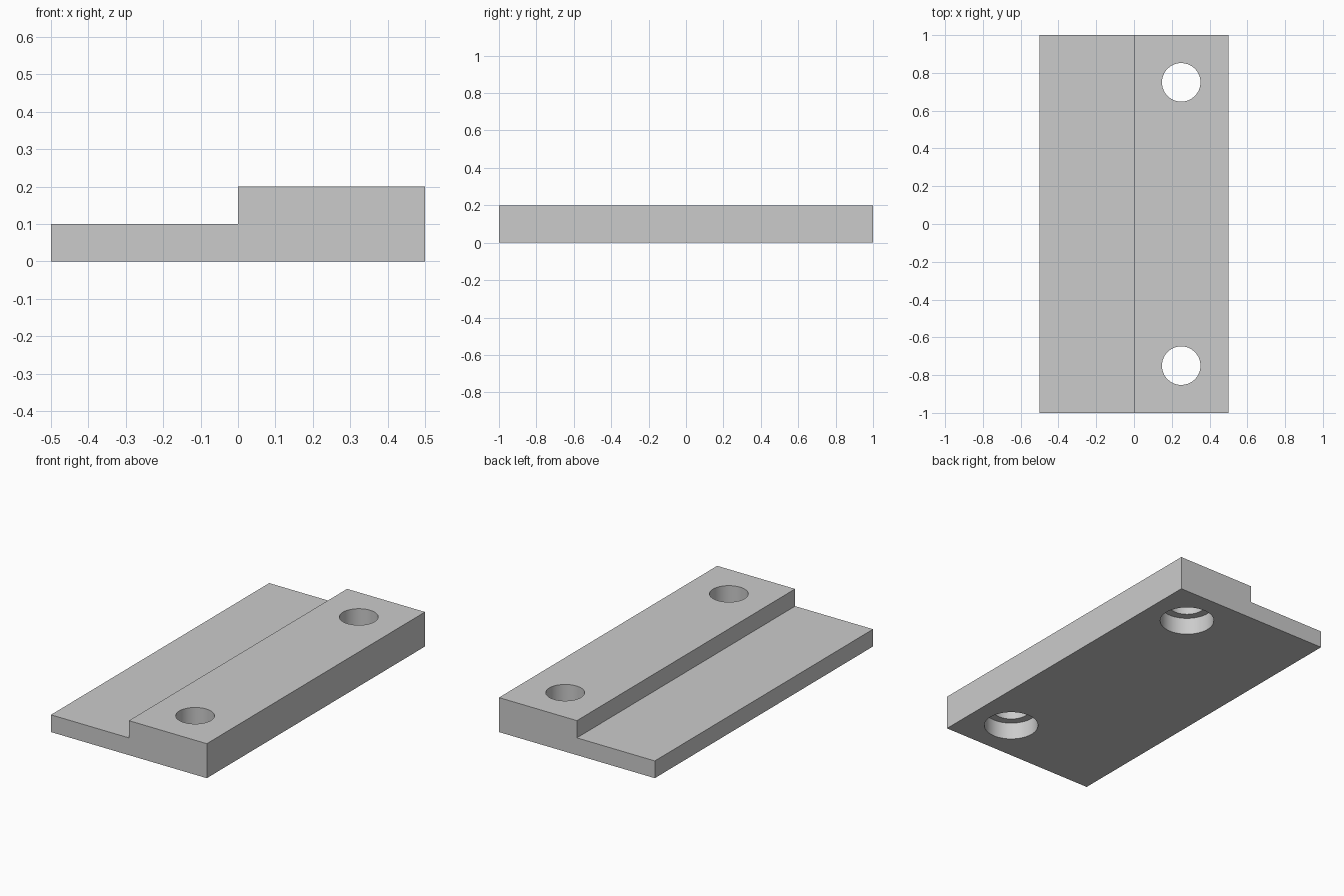
import bpy, math

cube = bpy.data.objects.get("Cube")
if cube:
    bpy.data.objects.remove(cube, do_unlink=True)

# Single light grey material
grey = bpy.data.materials.new("light_grey")
grey.use_nodes = True
colour = (0.6, 0.6, 0.6, 1)
grey.diffuse_color = colour
grey.node_tree.nodes["Principled BSDF"].inputs["Base Color"].default_value = colour

# Stepped plate: L-shaped profile extruded along its length
profile = [(-0.5, 0), (0.5, 0), (0.5, 0.2), (0, 0.2), (0, 0.1), (-0.5, 0.1)]
n = len(profile)
verts = [(x, y, z) for y in (-1, 1) for x, z in profile]
faces = [tuple(range(n)), tuple(reversed(range(n, 2 * n)))]
faces += [(i, i + n, (i + 1) % n + n, (i + 1) % n) for i in range(n)]
mesh = bpy.data.meshes.new("stepped_plate")
mesh.from_pydata(verts, [], faces)
mesh.materials.append(grey)
plate = bpy.data.objects.new("stepped_plate", mesh)
bpy.context.collection.objects.link(plate)


def drill(name, radius, y, bottom, top):
    """Cut a vertical round hole through the thick half of the plate."""
    bpy.ops.mesh.primitive_cylinder_add(
        vertices=64, radius=radius, depth=top - bottom,
        location=(0.25, y, (top + bottom) / 2))
    cutter = bpy.context.object
    cutter.name = name
    cutter.data.materials.append(grey)
    bpy.context.view_layer.objects.active = plate
    mod = plate.modifiers.new(name, "BOOLEAN")
    mod.operation = "DIFFERENCE"
    mod.solver = "EXACT"
    mod.object = cutter
    bpy.ops.object.modifier_apply(modifier=mod.name)
    bpy.data.objects.remove(cutter, do_unlink=True)


# Screw holes, each counterbored from the underside
for side, y in (("front", -0.75), ("back", 0.75)):
    drill(side + "_counterbore", 0.147, y, -0.1, 0.1)
    drill(side + "_screw_hole", 0.102, y, -0.1, 0.3)

# Smooth hole walls, sharp edges elsewhere
bpy.ops.object.select_all(action="DESELECT")
plate.select_set(True)
bpy.context.view_layer.objects.active = plate
bpy.ops.object.shade_smooth_by_angle(angle=math.radians(30))
